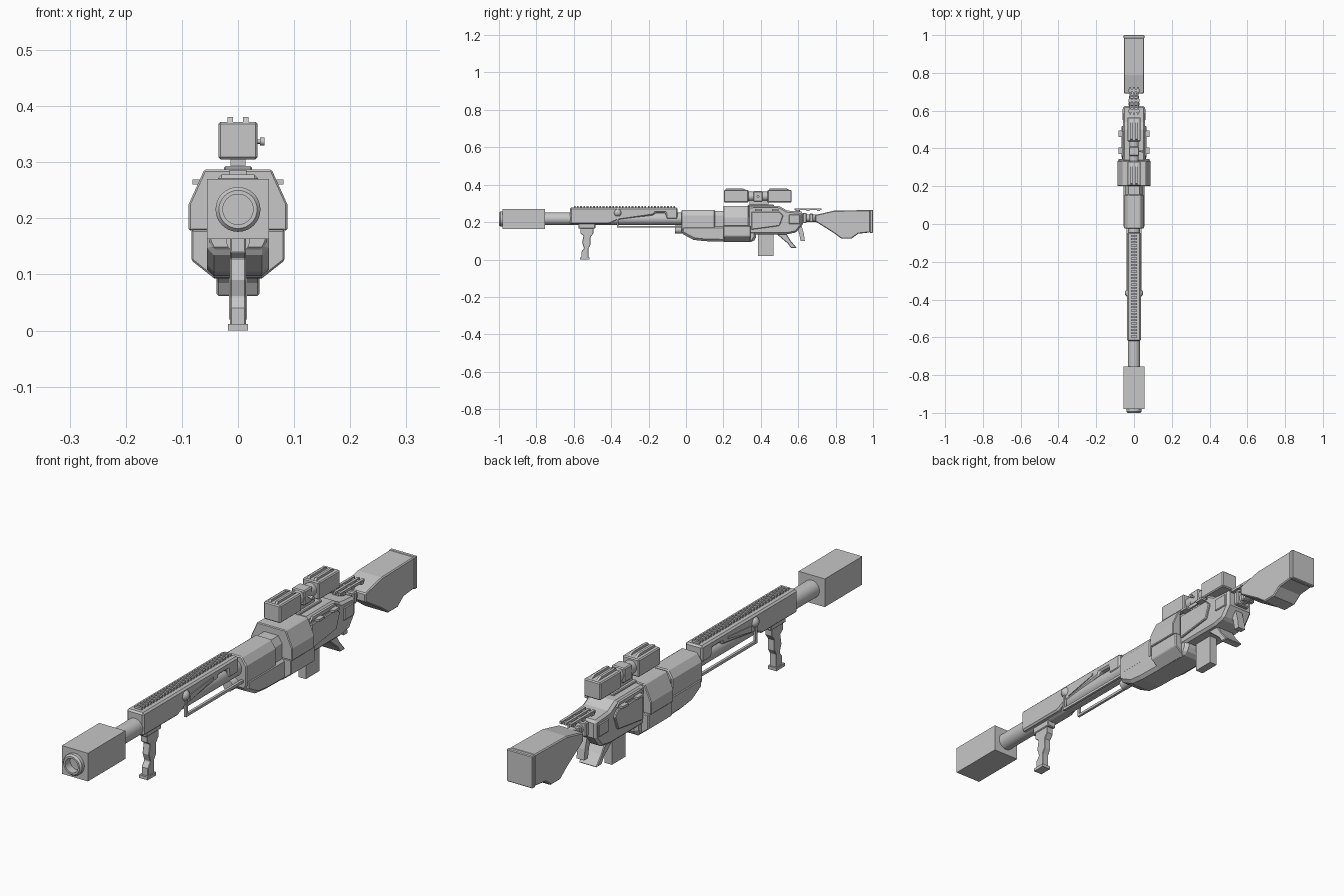
import bpy, bmesh, math
from mathutils import Vector

grey = bpy.data.materials.new("gunmetal_grey")
grey.diffuse_color = (0.57, 0.57, 0.57, 1)


def finish(name, bm, bevel=0.0, smooth=False):
    bmesh.ops.recalc_face_normals(bm, faces=bm.faces[:])
    mesh = bpy.data.meshes.new(name)
    bm.to_mesh(mesh)
    bm.free()
    ob = bpy.data.objects.new(name, mesh)
    bpy.context.collection.objects.link(ob)
    mesh.materials.append(grey)
    if bevel:
        m = ob.modifiers.new("edge_bevel", 'BEVEL')
        m.width, m.segments, m.limit_method = bevel, 1, 'ANGLE'
        m.angle_limit = math.radians(40)
    if smooth:
        bpy.ops.object.select_all(action='DESELECT')
        ob.select_set(True)
        bpy.context.view_layer.objects.active = ob
        bpy.ops.object.shade_smooth_by_angle(angle=math.radians(40))
    return ob


def prism(name, pts, axis, lo, hi, bevel=0.0):
    """Extrude a (y,z) profile along x, or an (x,z) profile along y."""
    bm = bmesh.new()
    place = (lambda p, t: (t, p[0], p[1])) if axis == 'x' else (lambda p, t: (p[0], t, p[1]))
    a = [bm.verts.new(place(p, lo)) for p in pts]
    b = [bm.verts.new(place(p, hi)) for p in pts]
    bm.faces.new(a)
    bm.faces.new(b[::-1])
    n = len(pts)
    for i in range(n):
        bm.faces.new((a[i], a[(i + 1) % n], b[(i + 1) % n], b[i]))
    return finish(name, bm, bevel)


def box(name, x, y, z, bevel=0.0):
    return prism(name, [(x[0], z[0]), (x[1], z[0]), (x[1], z[1]), (x[0], z[1])], 'y', y[0], y[1], bevel)


def mirrored(half):
    return half + [(-x, z) for x, z in reversed(half)]


def rod(name, a, b, r, sides=24):
    a, b = Vector(a), Vector(b)
    bm = bmesh.new()
    bmesh.ops.create_cone(bm, cap_ends=True, segments=sides, radius1=r, radius2=r, depth=(b - a).length)
    rot = (b - a).to_track_quat('Z', 'Y').to_matrix().to_4x4()
    rot.translation = (a + b) / 2
    bm.transform(rot)
    return finish(name, bm, smooth=sides > 8)


def lathe(name, prof, z, steps=32):
    """Spin a (radius, y) profile around the barrel line."""
    bm = bmesh.new()
    rings = [[bm.verts.new((r * math.cos(2 * math.pi * i / steps), y,
                            z + r * math.sin(2 * math.pi * i / steps)))
              for i in range(steps)] for r, y in prof]
    for p, q in zip(rings, rings[1:]):
        for i in range(steps):
            j = (i + 1) % steps
            bm.faces.new((p[i], p[j], q[j], q[i]))
    bm.faces.new(rings[0])
    bm.faces.new(rings[-1])
    return finish(name, bm, smooth=True)


# Muzzle and barrel
lathe("muzzle_tip", [(0.027, -0.94), (0.027, -1.0), (0.034, -1.0), (0.04, -0.993), (0.04, -0.97)], 0.216)
# the muzzle block is four walls around the open bore, closed at the rear
box("muzzle_top", (-0.055, 0.055), (-0.98, -0.755), (0.243, 0.27))
box("muzzle_bottom", (-0.055, 0.055), (-0.98, -0.755), (0.163, 0.189))
for s in (-1, 1):
    box("muzzle_side", sorted((s * 0.027, s * 0.055)), (-0.98, -0.755), (0.189, 0.243))
box("muzzle_core", (-0.027, 0.027), (-0.94, -0.755), (0.189, 0.243))
rod("barrel", (0, -0.76, 0.218), (0, 0.1, 0.218), 0.033, 32)

# Handguard with a cut-away underside and a toothed top rail
prism("handguard", [(-0.62, 0.19), (-0.41, 0.19), (-0.365, 0.21), (-0.17, 0.238), (-0.165, 0.25),
                    (-0.11, 0.25), (-0.105, 0.215), (-0.045, 0.215), (-0.045, 0.278), (-0.62, 0.278)],
      'x', -0.036, 0.036, 0.009)
for i in range(32):
    y = -0.6 + i * 0.0172
    box("rail_tooth", (-0.015, 0.015), (y, y + 0.009), (0.275, 0.286))

# Folded side struts with ball joints
for s in (-1, 1):
    bm = bmesh.new()
    bmesh.ops.create_uvsphere(bm, u_segments=20, v_segments=12, radius=0.021)
    bmesh.ops.translate(bm, verts=bm.verts[:], vec=(s * 0.028, -0.365, 0.25))
    finish("ball_joint", bm, smooth=True)
    box("strut_upright", (s * 0.036 - 0.005, s * 0.036 + 0.005), (-0.37, -0.36), (0.17, 0.25))
    box("strut_bar", (s * 0.036 - 0.005, s * 0.036 + 0.005), (-0.37, 0.0), (0.17, 0.18))
    # slanted relief rib on the handguard side
    prism("handguard_rib", [(-0.34, 0.222), (-0.2, 0.25), (-0.2, 0.258), (-0.34, 0.245)],
          'x', s * 0.034, s * 0.039)
rod("gas_tube", (0, -0.06, 0.16), (0, 0.03, 0.16), 0.021)

# Front grip: mount, notched post and foot
box("grip_mount", (-0.018, 0.018), (-0.575, -0.485), (0.165, 0.192), 0.003)
prism("front_grip", [(-0.565, 0.168), (-0.565, 0.14), (-0.548, 0.128), (-0.555, 0.09), (-0.545, 0.06),
                     (-0.56, 0.04), (-0.56, 0.01), (-0.522, 0.01), (-0.522, 0.06), (-0.51, 0.08),
                     (-0.51, 0.12), (-0.495, 0.14), (-0.495, 0.168)], 'x', -0.014, 0.014, 0.002)
box("grip_foot", (-0.018, 0.018), (-0.568, -0.517), (0, 0.012))

# Front receiver and underbody
prism("front_receiver", mirrored([(0.032, 0.265), (0.052, 0.235), (0.052, 0.16), (0.045, 0.145)]),
      'y', -0.025, 0.155, 0.004)
prism("receiver_neck", mirrored([(0.03, 0.26), (0.046, 0.235), (0.046, 0.15)]), 'y', 0.15, 0.21)
prism("underbody", [(-0.025, 0.18), (-0.025, 0.14), (0.04, 0.105), (0.1, 0.098), (0.36, 0.093),
                    (0.375, 0.12), (0.375, 0.18)], 'x', -0.055, 0.055, 0.012)

# Wide central housing, upper shell and lower shell
prism("housing_upper", mirrored([(0.06, 0.287), (0.088, 0.225), (0.088, 0.178)]), 'y', 0.2, 0.335, 0.003)
prism("housing_lower", mirrored([(0.083, 0.18), (0.083, 0.125), (0.045, 0.095)]), 'y', 0.2, 0.345, 0.003)

# Rear receiver
prism("rear_receiver", [(0.33, 0.285), (0.5, 0.285), (0.54, 0.262), (0.625, 0.255), (0.625, 0.19),
                        (0.59, 0.145), (0.54, 0.135), (0.33, 0.135)], 'x', -0.058, 0.058, 0.009)
for s in (-1, 1):
    xs = sorted((s * 0.05, s * 0.066))
    prism("side_panel", [(0.35, 0.255), (0.5, 0.255), (0.52, 0.235), (0.5, 0.18), (0.35, 0.16)],
          'x', xs[0], xs[1], 0.003)
    prism("side_rail", [(0.345, 0.265), (0.36, 0.279), (0.49, 0.279), (0.505, 0.265)],
          'x', *sorted((s * 0.05, s * 0.064)))
    for y in (0.37, 0.46):
        box("side_lug", sorted((s * 0.05, s * 0.081)), (y, y + 0.035), (0.26, 0.269))
    box("rear_side_block", sorted((s * 0.05, s * 0.062)), (0.55, 0.61), (0.19, 0.24), 0.003)

# Magazine, pistol grip and trigger strut
box("magazine", (-0.016, 0.016), (0.385, 0.468), (0.02, 0.14))
prism("pistol_grip", [(0.48, 0.14), (0.545, 0.085), (0.56, 0.062), (0.592, 0.062), (0.56, 0.1), (0.535, 0.14)],
      'x', -0.038, 0.038, 0.003)
prism("rear_strut", [(0.59, 0.17), (0.605, 0.14), (0.612, 0.1), (0.635, 0.1), (0.63, 0.14), (0.615, 0.19)],
      'x', -0.016, 0.016)

# Neck and shoulder stock
rod("stock_neck", (0, 0.61, 0.222), (0, 0.71, 0.222), 0.02, 16)
box("neck_collar", (-0.03, 0.03), (0.625, 0.645), (0.195, 0.25), 0.004)
box("neck_block", (-0.026, 0.026), (0.66, 0.68), (0.2, 0.245), 0.004)
prism("stock", [(0.69, 0.238), (0.79, 0.261), (0.985, 0.265), (0.985, 0.145), (0.92, 0.138), (0.885, 0.112),
                (0.83, 0.112), (0.79, 0.142), (0.69, 0.205)], 'x', -0.053, 0.053, 0.004)
box("butt_plate", (-0.055, 0.055), (0.983, 1.0), (0.142, 0.265), 0.003)

# Slim bars above the neck
for x in (-0.02, 0, 0.02):
    box("rear_rail_bar", (x - 0.005, x + 0.005), (0.58, 0.725), (0.264, 0.274))
for y in (0.59, 0.645, 0.7):
    box("rear_rail_tie", (-0.028, 0.028), (y, y + 0.016), (0.26, 0.27))
box("rear_rail_post", (-0.012, 0.012), (0.585, 0.61), (0.24, 0.266))

# Sight: two ribbed housings joined by a tube
for part, y0, y1 in (("front", 0.203, 0.333), ("rear", 0.437, 0.565)):
    box("sight_%s_housing" % part, (-0.035, 0.035), (y0, y1), (0.305, 0.372), 0.004)
    for x in (-0.014, 0.014):
        prism("sight_%s_fin" % part, [(y0 + 0.005, 0.37), (y0 + 0.012, 0.381), (y1 - 0.03, 0.381),
                                      (y1 - 0.008, 0.37)], 'x', x - 0.005, x + 0.005)
rod("sight_tube", (0, 0.32, 0.338), (0, 0.45, 0.338), 0.025)
box("sight_clamp", (-0.027, 0.027), (0.36, 0.41), (0.31, 0.366), 0.004)
rod("sight_knob_stem", (0.02, 0.385, 0.337), (0.041, 0.385, 0.337), 0.004, 12)
rod("sight_knob", (0.039, 0.385, 0.337), (0.047, 0.385, 0.337), 0.007, 16)
box("sight_mount", (-0.013, 0.013), (0.34, 0.44), (0.28, 0.318))
box("sight_mount_base", (-0.025, 0.025), (0.33, 0.47), (0.28, 0.293), 0.003)
